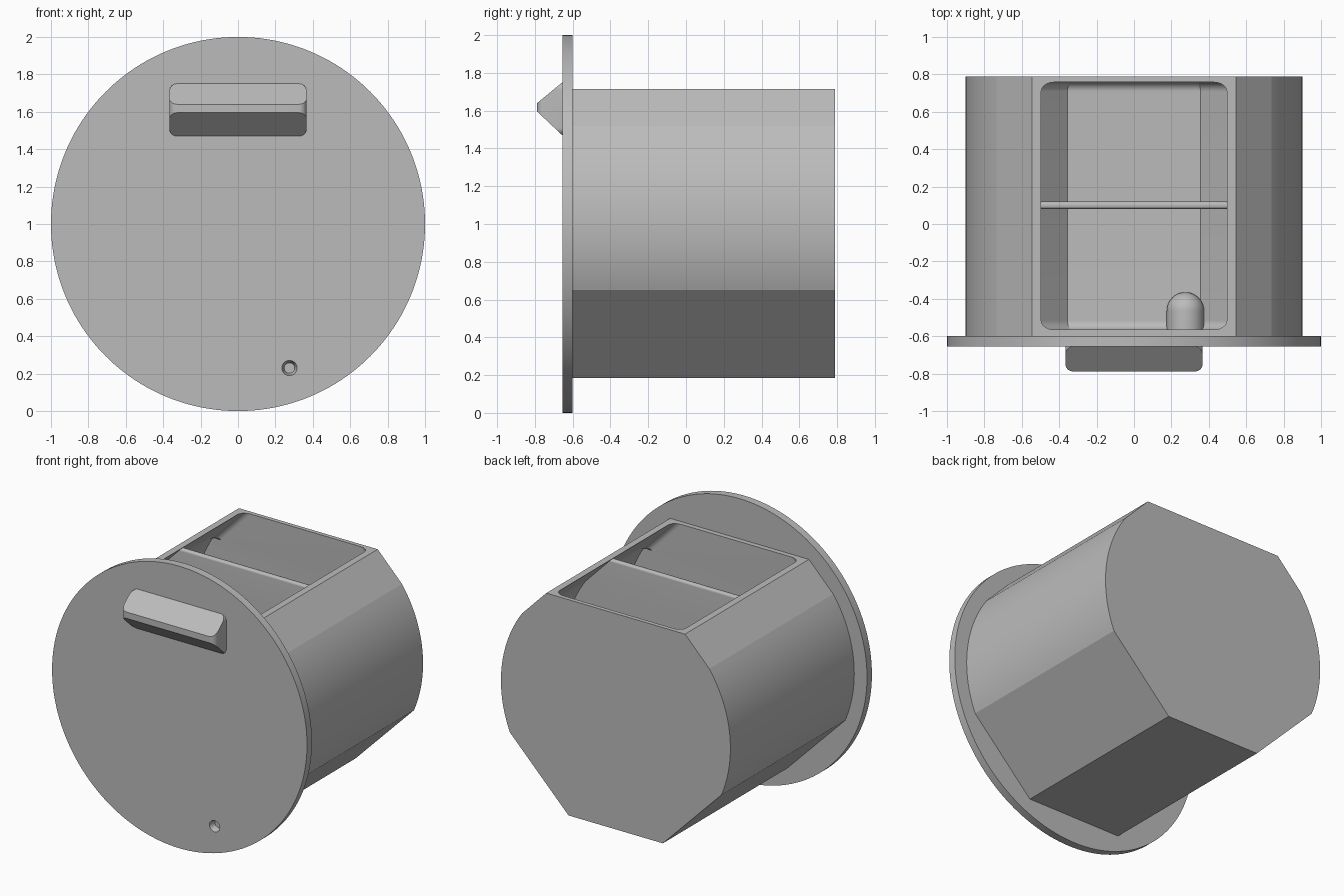
import bpy, bmesh, math
from mathutils import Matrix, Vector

cube = bpy.data.objects.get("Cube")
if cube:
    bpy.data.objects.remove(cube)

grey = bpy.data.materials.new("plain grey")
grey.use_nodes = True
grey.diffuse_color = (0.5, 0.5, 0.5, 1)
grey.node_tree.nodes["Principled BSDF"].inputs["Base Color"].default_value = (0.5, 0.5, 0.5, 1)

FRONT, WALL_Y, BACK = -0.655, -0.60, 0.788
R, CZ = 0.9, 1.0


def finish(bm, name, angle=8):
    bmesh.ops.recalc_face_normals(bm, faces=bm.faces[:])
    mesh = bpy.data.meshes.new(name)
    bm.to_mesh(mesh)
    bm.free()
    mesh.materials.append(grey)
    ob = bpy.data.objects.new(name, mesh)
    bpy.context.collection.objects.link(ob)
    smooth(ob, angle)
    return ob


def select(ob):
    bpy.ops.object.select_all(action='DESELECT')
    ob.select_set(True)
    bpy.context.view_layer.objects.active = ob


def smooth(ob, angle):
    select(ob)
    bpy.ops.object.shade_smooth_by_angle(angle=math.radians(angle))


def cut(ob, cutter, angle=8):
    mod = ob.modifiers.new("cut", 'BOOLEAN')
    mod.operation, mod.solver, mod.object = 'DIFFERENCE', 'EXACT', cutter
    select(ob)
    bpy.ops.object.modifier_apply(modifier=mod.name)
    bpy.data.objects.remove(cutter)
    smooth(ob, angle)


def loft(rings):
    """Join equal rings of points into a capped solid."""
    bm = bmesh.new()
    loops = [[bm.verts.new(p) for p in ring] for ring in rings]
    n = len(loops[0])
    for a, b in zip(loops, loops[1:]):
        for i in range(n):
            j = (i + 1) % n
            bm.faces.new((a[i], a[j], b[j], b[i]))
    bm.faces.new(loops[0])
    bm.faces.new(loops[-1])
    return bm


def drum_profile(scale=1.0, top=0.715):
    """Round section with a flat top, two top facets, and a chamfered flat bottom."""
    start, end, steps = math.asin(0.52 / R), -math.asin(0.35 / R), 28
    half = []
    for i in range(steps + 1):
        a = start + (end - start) * i / steps
        half.append((R * scale * math.cos(a), R * scale * math.sin(a)))
    half.append((0.37 * scale, -0.815 * scale))
    # the top facet runs on a straight slope up to the requested height
    x, z = half[0]
    half.insert(0, (x - (top - z) * 0.19 / 0.195, top))
    return half + [(-x, z) for x, z in reversed(half)]


def prism(profile, y0, y1):
    return loft([[(x, y, z + CZ) for x, z in profile] for y in (y0, y1)])


def cone_y(r0, r1, y0, y1, x, z, segments):
    bm = bmesh.new()
    place = Matrix.Translation((x, (y0 + y1) / 2, z)) @ Matrix.Rotation(-math.pi / 2, 4, 'X')
    bmesh.ops.create_cone(bm, cap_ends=True, segments=segments, radius1=r0, radius2=r1,
                          depth=y1 - y0, matrix=place)
    return bm


# Drum body with a filleted cavity open at the top
body = finish(prism(drum_profile(), WALL_Y, BACK), "drum_body")
bm = prism(drum_profile(0.961, 0.80), -0.565, 0.758)
caps = [e for e in bm.edges if abs(e.verts[0].co.y - e.verts[1].co.y) < 1e-5]
bmesh.ops.bevel(bm, geom=caps, offset=0.05, segments=12, profile=0.5,
                affect='EDGES', clamp_overlap=False)
cut(body, finish(bm, "cavity_cutter"))

# Divider wall with a rounded top edge
bm = prism(drum_profile(0.97, 0.706), 0.08, 0.12)
tops = [e for e in bm.edges if all(v.co.z > CZ + 0.70 for v in e.verts)
        and abs(e.verts[0].co.x - e.verts[1].co.x) > 0.1]
bmesh.ops.bevel(bm, geom=tops, offset=0.016, segments=6, profile=0.5, affect='EDGES')
finish(bm, "divider", 20)

# Round front plate with a small tapered hole
plate = finish(cone_y(1, 1, FRONT, WALL_Y, 0, CZ, 160), "front_plate")
cut(plate, finish(cone_y(0.042, 0.028, FRONT - 0.005, FRONT + 0.045, 0.275, 0.23, 32),
                  "hole_cutter"), 15)

# Domed boss behind the hole, trimmed at the drum floor
bm = bmesh.new()
bmesh.ops.create_uvsphere(bm, u_segments=48, v_segments=24, radius=0.1,
                          matrix=Matrix.Rotation(math.pi / 2, 4, 'X'))
for v in bm.verts:
    if v.co.y < -0.001:
        v.co.y = -0.11
        flat = Vector((v.co.x, v.co.z))
        if flat.length > 1e-4:
            flat = flat.normalized() * 0.1
            v.co.x, v.co.z = flat
bmesh.ops.remove_doubles(bm, verts=bm.verts[:], dist=1e-5)
bmesh.ops.translate(bm, verts=bm.verts[:], vec=(0.275, -0.465, 0.23))
bmesh.ops.bisect_plane(bm, geom=bm.verts[:] + bm.edges[:] + bm.faces[:],
                       plane_co=(0, 0, 0.205), plane_no=(0, 0, 1), clear_inner=True)
finish(bm, "hole_boss", 20)

# Wedge handle with rounded corners
W, RAD, TIP = 0.367, 0.04, -BACK
Z_LOW, Z_TIP_LOW, Z_TIP_HIGH, Z_HIGH = 1.47, 1.595, 1.64, 1.75


def handle_ring(x, t):
    def slope(z_base, z_tip, y):
        return z_base + (z_tip - z_base) * (y - FRONT) / (TIP - FRONT)

    def slope_y(z_base, z_tip, z):
        return FRONT + (TIP - FRONT) * (z - z_base) / (z_tip - z_base)
    y, hi, lo = TIP + t, Z_HIGH - t, Z_LOW + t
    return [(x, FRONT + 0.01, hi), (x, slope_y(Z_HIGH, Z_TIP_HIGH, hi), hi),
            (x, y, slope(Z_HIGH, Z_TIP_HIGH, y)), (x, y, slope(Z_LOW, Z_TIP_LOW, y)),
            (x, slope_y(Z_LOW, Z_TIP_LOW, lo), lo), (x, FRONT + 0.01, lo)]


arc = [(RAD * (1 - math.cos(a)), RAD * (1 - math.sin(a)))
       for a in (math.pi / 2 * i / 8 for i in range(9))]
rings = [handle_ring(-W + d, t) for d, t in arc]
rings += [handle_ring(W - d, t) for d, t in reversed(arc)]
finish(loft(rings), "handle", 16)
